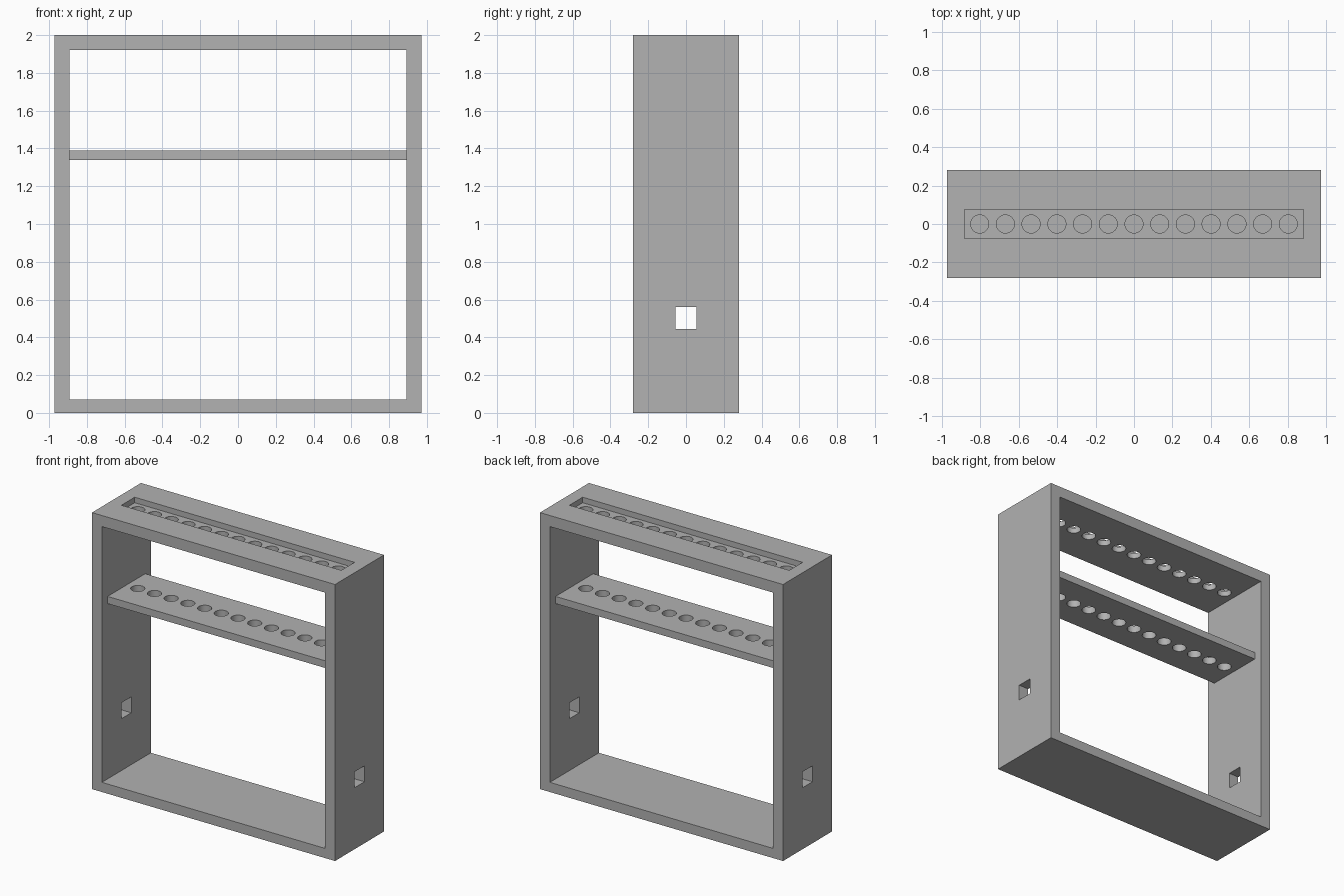
import bpy
import bmesh
from mathutils import Matrix, Vector

cube = bpy.data.objects.get("Cube")
if cube:
    bpy.data.objects.remove(cube, do_unlink=True)

grey = bpy.data.materials.new("matte_grey")
grey.use_nodes = True
grey.diffuse_color = (0.445, 0.445, 0.445, 1)
grey.node_tree.nodes["Principled BSDF"].inputs["Base Color"].default_value = grey.diffuse_color


def finish(name, bm):
    mesh = bpy.data.meshes.new(name)
    bm.to_mesh(mesh)
    bm.free()
    mesh.materials.append(grey)
    obj = bpy.data.objects.new(name, mesh)
    bpy.context.collection.objects.link(obj)
    return obj


def box(name, x, y, z_low, z_high):
    """Box centred on x and y, given half sizes and a height range."""
    bm = bmesh.new()
    place = Matrix.Translation((0, 0, (z_low + z_high) / 2))
    size = Matrix.Diagonal((2 * x, 2 * y, z_high - z_low, 1))
    bmesh.ops.create_cube(bm, size=1, matrix=place @ size)
    return finish(name, bm)


def hole_row(name, count, reach, radius, z_low, z_high):
    """Row of upright cylinders along x."""
    bm = bmesh.new()
    for i in range(count):
        x = reach * (2 * i / (count - 1) - 1)
        bmesh.ops.create_cone(
            bm, cap_ends=True, segments=32, radius1=radius, radius2=radius,
            depth=z_high - z_low,
            matrix=Matrix.Translation(Vector((x, 0, (z_low + z_high) / 2))))
    return finish(name, bm)


def cut(obj, cutters):
    """Subtract the cutters and bake the result."""
    for cutter in cutters:
        cutter.hide_render = True
        mod = obj.modifiers.new(cutter.name, 'BOOLEAN')
        mod.operation = 'DIFFERENCE'
        mod.solver = 'EXACT'
        mod.object = cutter
    bpy.context.view_layer.update()
    graph = bpy.context.evaluated_depsgraph_get()
    baked = bpy.data.meshes.new_from_object(obj.evaluated_get(graph))
    obj.modifiers.clear()
    obj.data = baked


# Main parts
frame = box("frame", 0.9725, 0.28, 0, 2)
shelf = box("tube_shelf", 0.893, 0.215, 1.338, 1.39)

# Cutters: open middle, top slot, side windows, tube holes
opening = box("opening_cutter", 0.893, 0.5, 0.07, 1.92)
slot = box("slot_cutter", 0.88, 0.076, 1.96, 2.1)
window = box("side_window_cutter", 1.2, 0.056, 0.445, 0.56)
holes = hole_row("hole_cutter", 13, 0.802, 0.047, 1.2, 1.98)

cut(frame, [opening, slot, window, holes])
cut(shelf, [holes])

for helper in (opening, slot, window, holes):
    bpy.data.objects.remove(helper, do_unlink=True)

# Smooth hole walls with crisp edges
bpy.ops.object.select_all(action='DESELECT')
for part in (frame, shelf):
    part.select_set(True)
bpy.context.view_layer.objects.active = frame
bpy.ops.object.shade_smooth_by_angle()
